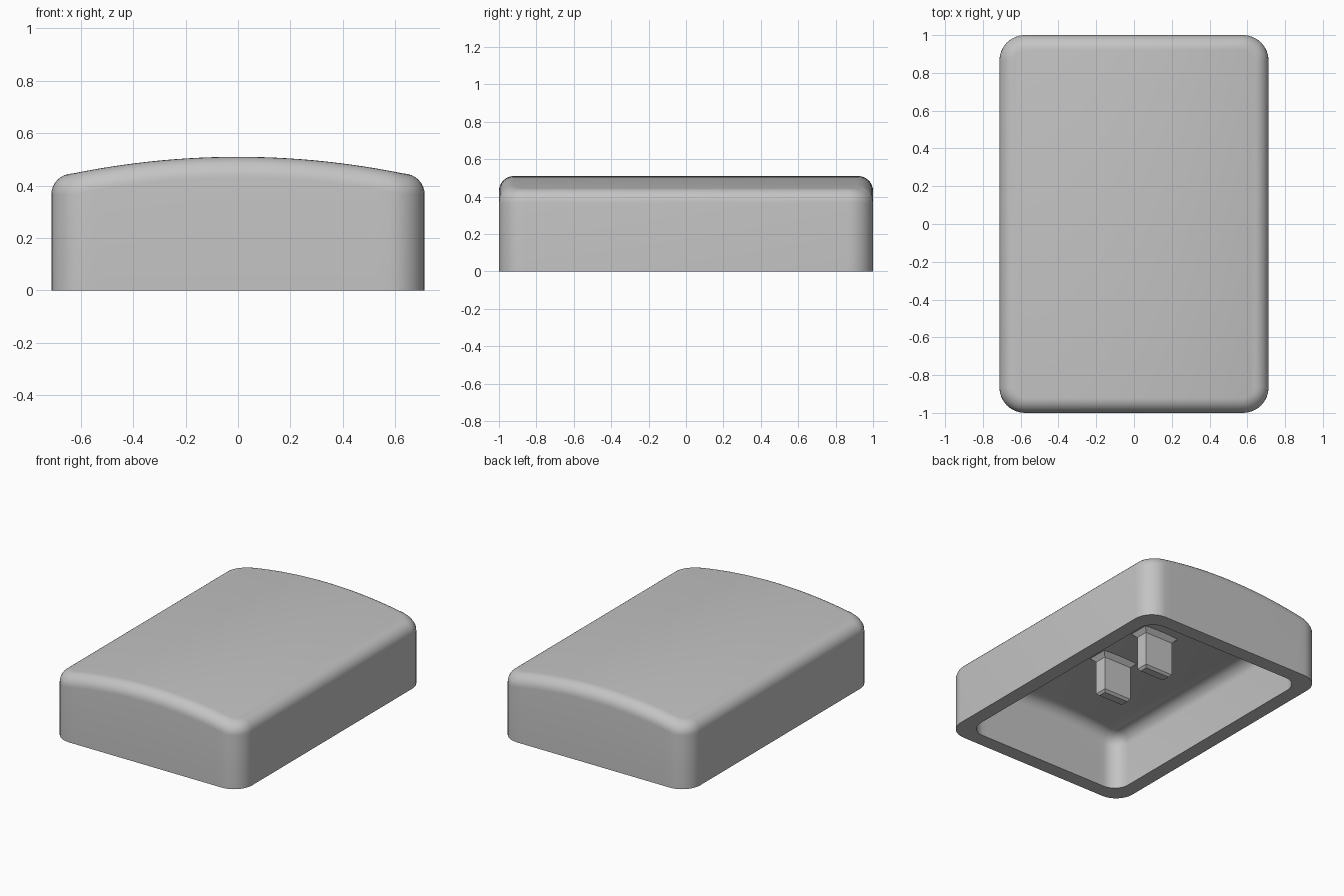
import bpy, bmesh, math

cube = bpy.data.objects.get("Cube")
if cube:
    bpy.data.objects.remove(cube, do_unlink=True)

grey = bpy.data.materials.new("light_grey_plastic")
grey.use_nodes = True
colour = (0.55, 0.55, 0.55, 1)
grey.diffuse_color = colour
grey.node_tree.nodes["Principled BSDF"].inputs["Base Color"].default_value = colour

HALF_X, HALF_Y, TOP = 0.7125, 1.0, 0.51
FILLET, WALL, ROOF = 0.08, 0.1, 0.085
DOME_RADIUS = 3.15
ARC, SPAN = 8, 24


def finish(bm, name):
    bmesh.ops.recalc_face_normals(bm, faces=bm.faces)
    mesh = bpy.data.meshes.new(name)
    bm.to_mesh(mesh)
    bm.free()
    mesh.materials.append(grey)
    obj = bpy.data.objects.new(name, mesh)
    bpy.context.collection.objects.link(obj)
    return obj


def bridge(bm, a, b):
    for i in range(len(a)):
        j = (i + 1) % len(a)
        bm.faces.new((a[i], a[j], b[j], b[i]))


def half_outline(hx, hy, r):
    """Back half of a rounded rectangle, from +x round to -x."""
    right = []
    for i in range(ARC + 1):
        t = math.pi / 2 * i / ARC
        right.append((hx - r + r * math.cos(t), hy - r + r * math.sin(t)))
    flat = hx - r
    middle = [(flat - 2 * flat * i / SPAN, hy) for i in range(1, SPAN)]
    return right + middle + [(-x, y) for x, y in reversed(right)]


def shell_rings(bm, hx, hy, corner, top):
    """Bottom ring, then rings that round over into the domed top."""
    def ring(inset, height):
        half = half_outline(hx - inset, hy - inset, corner - inset)
        full = half + [(x, -y) for x, y in reversed(half)]
        return [bm.verts.new((x, y, height(x))) for x, y in full]

    def dome(x):
        x = min(abs(x), hx - FILLET)
        return top - DOME_RADIUS + math.sqrt(DOME_RADIUS ** 2 - x * x)

    rings = [ring(0, lambda x: 0)]
    for i in range(ARC + 1):
        t = math.pi / 2 * i / ARC
        drop = FILLET * (1 - math.sin(t))
        rings.append(ring(FILLET * (1 - math.cos(t)), lambda x: dome(x) - drop))
    return rings


def cap(bm, ring):
    """Close a domed ring with strips running front to back."""
    n = len(ring)
    for i in range(n // 2 - 1):
        bm.faces.new((ring[i], ring[i + 1], ring[n - 2 - i], ring[n - 1 - i]))


# Hollow cap with a domed top and an even wall
bm = bmesh.new()
outer = shell_rings(bm, HALF_X, HALF_Y, 0.135, TOP)
inner = shell_rings(bm, HALF_X - WALL, HALF_Y - WALL, 0.11, TOP - ROOF)
rings = inner[::-1] + outer
for a, b in zip(rings, rings[1:]):
    bridge(bm, a, b)
cap(bm, rings[0])
cap(bm, rings[-1])
body = finish(bm, "cap_shell")
bpy.context.view_layer.objects.active = body
body.select_set(True)
bpy.ops.object.shade_smooth_by_angle(angle=math.radians(35))
body.select_set(False)


# Two mounting prongs with chamfered tips and flared roots
def prong(name, y):
    bm = bmesh.new()
    hx, hy, chamfer, flare = 0.107, 0.043, 0.015, 0.03
    root = TOP - ROOF
    sections = [(0.148, -chamfer), (0.148 + chamfer, 0),
                (root - flare, 0), (root, flare), (root + 0.01, flare)]
    rings = []
    for z, grow in sections:
        rings.append([bm.verts.new((sx * (hx + grow), y + sy * (hy + grow), z))
                      for sx, sy in ((1, 1), (-1, 1), (-1, -1), (1, -1))])
    for a, b in zip(rings, rings[1:]):
        bridge(bm, a, b)
    bm.faces.new(rings[0])
    bm.faces.new(rings[-1])
    finish(bm, name)


for name, side in (("front_prong", -1), ("back_prong", 1)):
    prong(name, side * 0.204)
